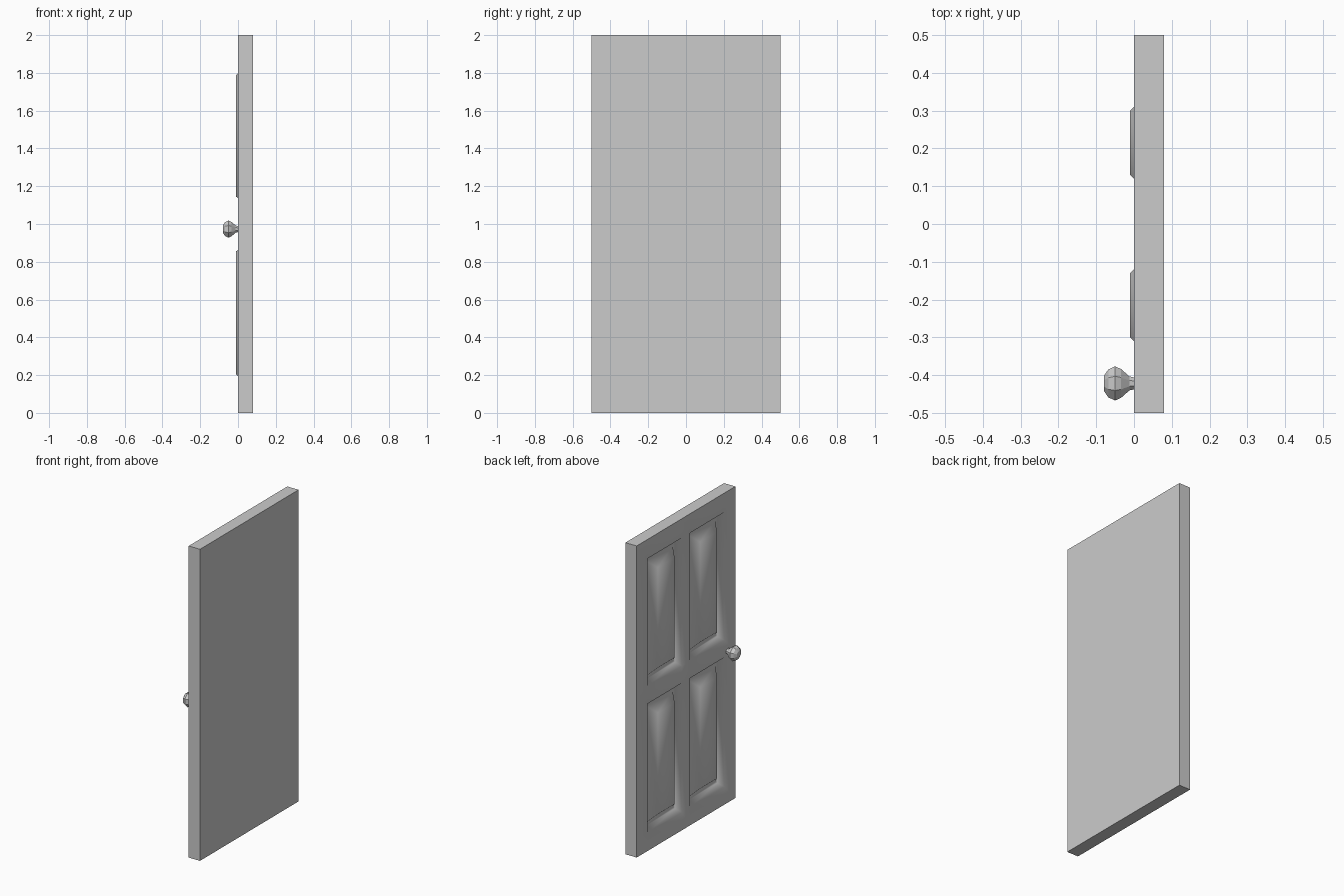
import bpy, bmesh, math
from mathutils import Matrix, Vector

if "Cube" in bpy.data.objects:
    bpy.data.objects.remove(bpy.data.objects["Cube"])

# Single grey for the whole door
grey = bpy.data.materials.new("plain_grey")
grey.use_nodes = True
grey.diffuse_color = (0.6, 0.6, 0.6, 1)
grey.node_tree.nodes["Principled BSDF"].inputs["Base Color"].default_value = (0.6, 0.6, 0.6, 1)

THICK = 0.08
PANEL_Y = [(-0.39, -0.04), (0.04, 0.39)]
PANEL_Z = [(0.115, 0.945), (1.055, 1.877)]
# Moulding rings: distance in from the panel outline, depth into the door
RINGS = [(0.025, 0.035), (0.045, 0.035), (0.09, -0.01)]


def add_object(name, bm):
    mesh = bpy.data.meshes.new(name)
    bmesh.ops.remove_doubles(bm, verts=bm.verts, dist=1e-5)
    bmesh.ops.recalc_face_normals(bm, faces=bm.faces)
    bm.to_mesh(mesh)
    bm.free()
    mesh.materials.append(grey)
    obj = bpy.data.objects.new(name, mesh)
    bpy.context.collection.objects.link(obj)
    return obj


def rect(bm, y0, y1, z0, z1, x, inset=0):
    y0, y1, z0, z1 = y0 + inset, y1 - inset, z0 + inset, z1 - inset
    return [bm.verts.new((x, y, z)) for y, z in ((y0, z0), (y0, z1), (y1, z1), (y1, z0))]


def bridge(bm, a, b):
    for i in range(4):
        j = (i + 1) % 4
        bm.faces.new((a[i], a[j], b[j], b[i]))


# Door leaf: panelled face on a grid, four panels set into it
bm = bmesh.new()
ys = [-0.5] + [v for pair in PANEL_Y for v in pair] + [0.5]
zs = [0] + [v for pair in PANEL_Z for v in pair] + [2]
for i in range(len(ys) - 1):
    for k in range(len(zs) - 1):
        cell = (ys[i], ys[i + 1], zs[k], zs[k + 1])
        ring = rect(bm, *cell, 0)
        if i % 2 and k % 2:
            for inset, depth in RINGS:
                inner = rect(bm, *cell, depth, inset)
                bridge(bm, ring, inner)
                ring = inner
        bm.faces.new(ring)
bmesh.ops.remove_doubles(bm, verts=bm.verts, dist=1e-5)

# Edges and plain side of the leaf
rim = [e for e in bm.edges if e.is_boundary]
new = bmesh.ops.extrude_edge_only(bm, edges=rim)["geom"]
bmesh.ops.translate(bm, verts=[v for v in new if isinstance(v, bmesh.types.BMVert)],
                    vec=(THICK, 0, 0))
bmesh.ops.holes_fill(bm, edges=[e for e in bm.edges if e.is_boundary], sides=0)
leaf = add_object("door_leaf", bm)

# Faceted door knob turned about the x axis
bm = bmesh.new()
profile = [(0.005, 0.016), (-0.012, 0.02), (-0.034, 0.041),
           (-0.05, 0.049), (-0.068, 0.04), (-0.08, 0.021)]
SIDES = 8
rings = []
for x, r in profile:
    angles = [math.tau * (s + 0.5) / SIDES for s in range(SIDES)]
    rings.append([bm.verts.new((x, -0.422 + r * math.cos(a), 0.973 + r * math.sin(a)))
                  for a in angles])
for a, b in zip(rings, rings[1:]):
    for s in range(SIDES):
        t = (s + 1) % SIDES
        bm.faces.new((a[s], a[t], b[t], b[s]))
bm.faces.new(rings[0])
bm.faces.new(rings[-1])
add_object("door_knob", bm)

# Soft mouldings, crisp outer edges
bpy.ops.object.select_all(action="DESELECT")
leaf.select_set(True)
bpy.context.view_layer.objects.active = leaf
bpy.ops.object.shade_smooth_by_angle(angle=math.radians(60))
